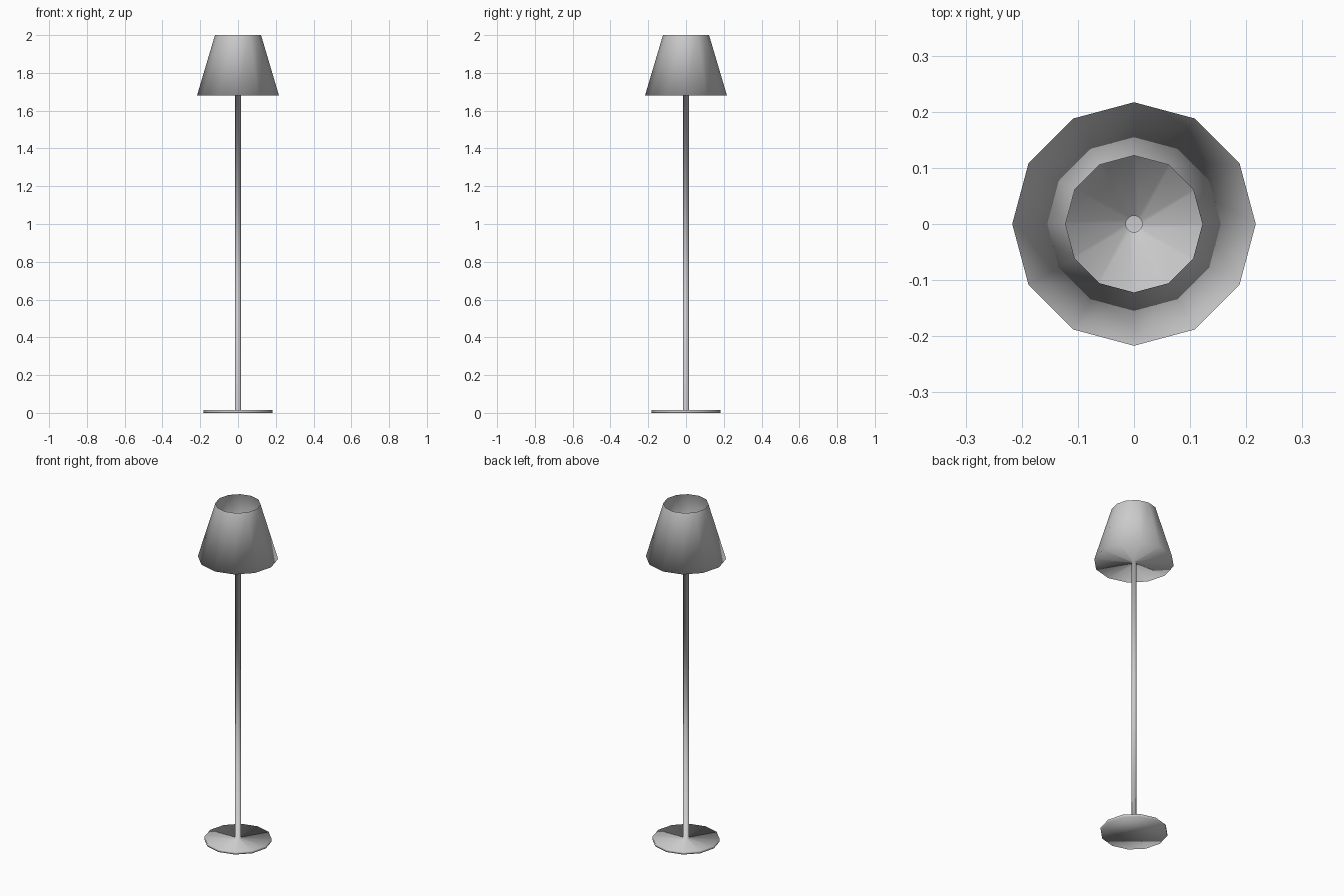
import bpy, bmesh, math
from mathutils import Vector

cube = bpy.data.objects.get("Cube")
if cube:
    bpy.data.objects.remove(cube)

SIDES = 12

# One flat grey for the whole lamp
grey = bpy.data.materials.new("grey")
grey.use_nodes = True
colour = (0.6, 0.6, 0.6, 1)
grey.diffuse_color = colour
grey.node_tree.nodes["Principled BSDF"].inputs["Base Color"].default_value = colour


def lathe(name, profile, material):
    """Revolve a (radius, height) profile, closed underneath and open on top."""
    bm = bmesh.new()
    rings = []
    for radius, height in profile:
        angles = [math.tau * i / SIDES for i in range(SIDES)]
        rings.append([bm.verts.new((radius * math.cos(a), radius * math.sin(a), height))
                      for a in angles])
    bm.faces.new(list(reversed(rings[0])))
    for low, high in zip(rings, rings[1:]):
        for i in range(SIDES):
            j = (i + 1) % SIDES
            bm.faces.new((low[i], low[j], high[j], high[i]))
    for face in bm.faces:
        face.smooth = True
    mesh = bpy.data.meshes.new(name)
    bm.to_mesh(mesh)
    bm.free()
    mesh.materials.append(material)
    obj = bpy.data.objects.new(name, mesh)
    bpy.context.collection.objects.link(obj)
    return obj


# Round foot, slim pole and flared shade form one continuous smooth skin
foot = [(0.182, 0), (0.182, 0.014)]
pole = [(0.015, 0.014), (0.015, 1.68)]
shade = [(0.217, 1.68), (0.122, 2)]
lathe("floor_lamp", foot + pole + shade, grey)
